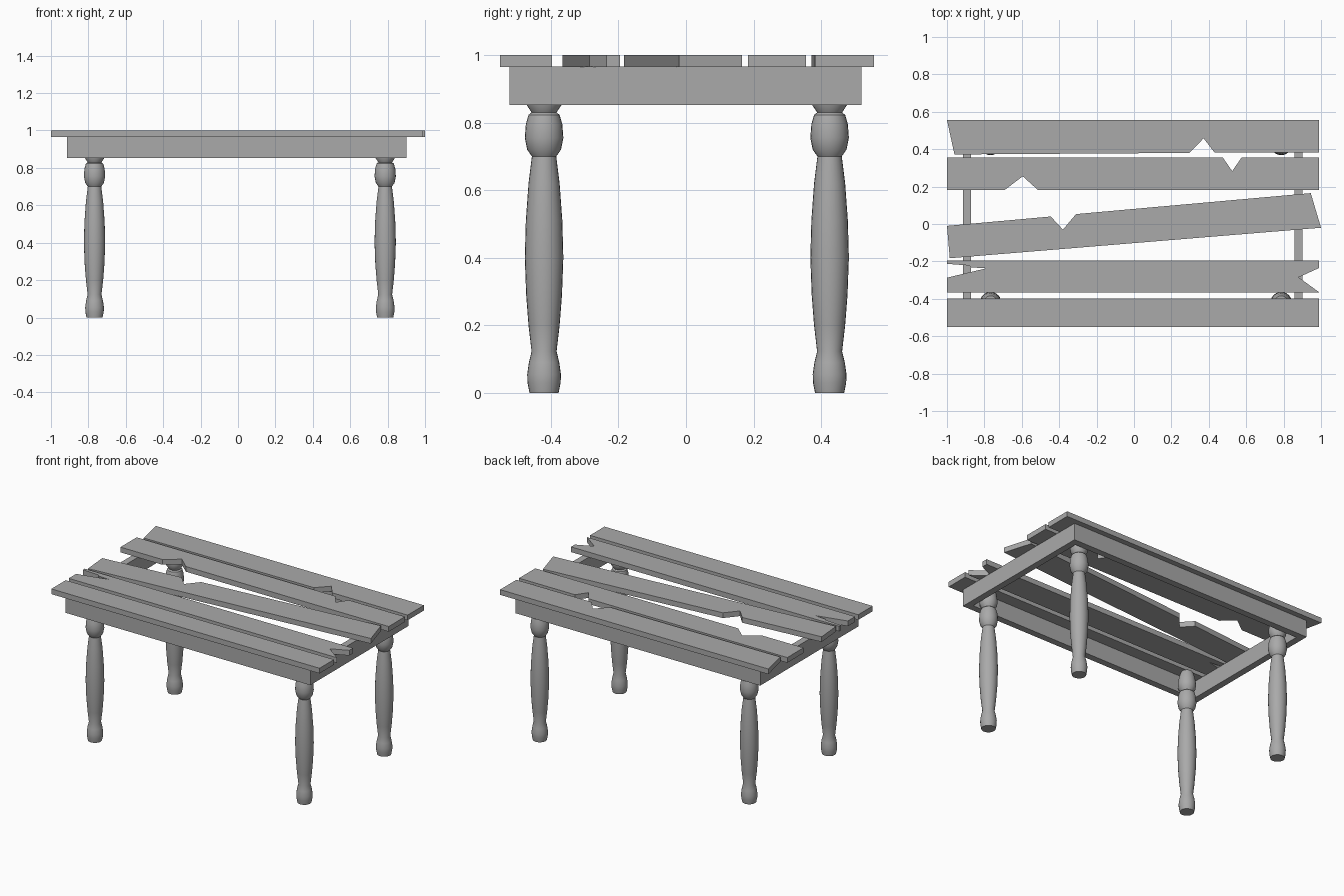
import bpy
import bmesh
import math

cube = bpy.data.objects.get("Cube")
if cube:
    bpy.data.objects.remove(cube)

GREY = (0.4, 0.4, 0.4, 1.0)
wood = bpy.data.materials.new("grey wood")
wood.use_nodes = True
wood.diffuse_color = GREY
wood.node_tree.nodes["Principled BSDF"].inputs["Base Color"].default_value = GREY


def finish(name, bm):
    bmesh.ops.recalc_face_normals(bm, faces=bm.faces)
    mesh = bpy.data.meshes.new(name)
    bm.to_mesh(mesh)
    bm.free()
    mesh.materials.append(wood)
    obj = bpy.data.objects.new(name, mesh)
    bpy.context.collection.objects.link(obj)
    return obj


def plank(name, outline, bottom=0.965, top=1.0):
    """Extrude a flat outline upward into a board."""
    bm = bmesh.new()
    face = bm.faces.new([bm.verts.new((x, y, bottom)) for x, y in outline])
    extruded = bmesh.ops.extrude_face_region(bm, geom=[face])["geom"]
    for v in extruded:
        if isinstance(v, bmesh.types.BMVert):
            v.co.z = top
    return finish(name, bm)


def rect(x0, x1, y0, y1):
    return [(x0, y0), (x1, y0), (x1, y1), (x0, y1)]


# Table top: five boards, most of them broken
plank("front_plank", rect(-1, 0.99, -0.55, -0.397))
plank("split_plank", [(-1, -0.365), (0.99, -0.365), (0.88, -0.285), (0.99, -0.235),
                      (0.99, -0.195), (-1, -0.195), (-1, -0.213), (-0.88, -0.222),
                      (-0.87, -0.232), (-0.79, -0.237), (-1, -0.287)])
plank("crooked_plank", [(-0.985, -0.183), (1, -0.02), (0.945, 0.165), (-0.31, 0.053),
                        (-0.38, -0.03), (-0.445, 0.04), (-1, -0.01)])
plank("notched_plank", [(-1, 0.183), (-0.69, 0.183), (-0.595, 0.255), (-0.515, 0.183),
                        (0.99, 0.183), (0.99, 0.355), (0.575, 0.355), (0.525, 0.283),
                        (0.475, 0.355), (-1, 0.355)])
plank("back_plank", [(-0.96, 0.372), (0.297, 0.38), (0.372, 0.458), (0.43, 0.383),
                     (0.99, 0.383), (0.99, 0.556), (-1, 0.556)])

# Apron rails under the boards
X0, X1, Y0, Y1, T = -0.915, 0.902, -0.522, 0.52, 0.044
for name, shape in (("front_rail", rect(X0, X1, Y0, Y0 + T)),
                    ("back_rail", rect(X0, X1, Y1 - T, Y1)),
                    ("right_rail", rect(X0, X0 + T, Y0 + T, Y1 - T)),
                    ("left_rail", rect(X1 - T, X1, Y0 + T, Y1 - T))):
    plank(name, shape, 0.852, 0.966)

# Turned legs: (radius, height) profile spun round the vertical axis
PROFILE = [(0.043, 0), (0.049, 0.03), (0.05, 0.055), (0.045, 0.09), (0.037, 0.123),
           (0.046, 0.2), (0.053, 0.29), (0.057, 0.4), (0.054, 0.51), (0.046, 0.62),
           (0.036, 0.7), (0.05, 0.72), (0.057, 0.755), (0.054, 0.795), (0.046, 0.823),
           (0.037, 0.83), (0.052, 0.853), (0.055, 0.88), (0.048, 0.93), (0.036, 0.966)]


def leg(name, x, y, sides=24):
    bm = bmesh.new()
    rings = [[bm.verts.new((x + r * math.cos(a), y + r * math.sin(a), z))
              for a in (2 * math.pi * i / sides for i in range(sides))]
             for r, z in PROFILE]
    for low, high in zip(rings, rings[1:]):
        for i in range(sides):
            j = (i + 1) % sides
            bm.faces.new((low[i], low[j], high[j], high[i]))
    bm.faces.new(rings[0])
    bm.faces.new(rings[-1])
    obj = finish(name, bm)
    bpy.ops.object.select_all(action="DESELECT")
    obj.select_set(True)
    bpy.context.view_layer.objects.active = obj
    bpy.ops.object.shade_smooth_by_angle(angle=math.radians(35))


for side, x in (("right", -0.767), ("left", 0.787)):
    for end, y in (("front", -0.42), ("back", 0.425)):
        leg(f"{end}_{side}_leg", x, y)
